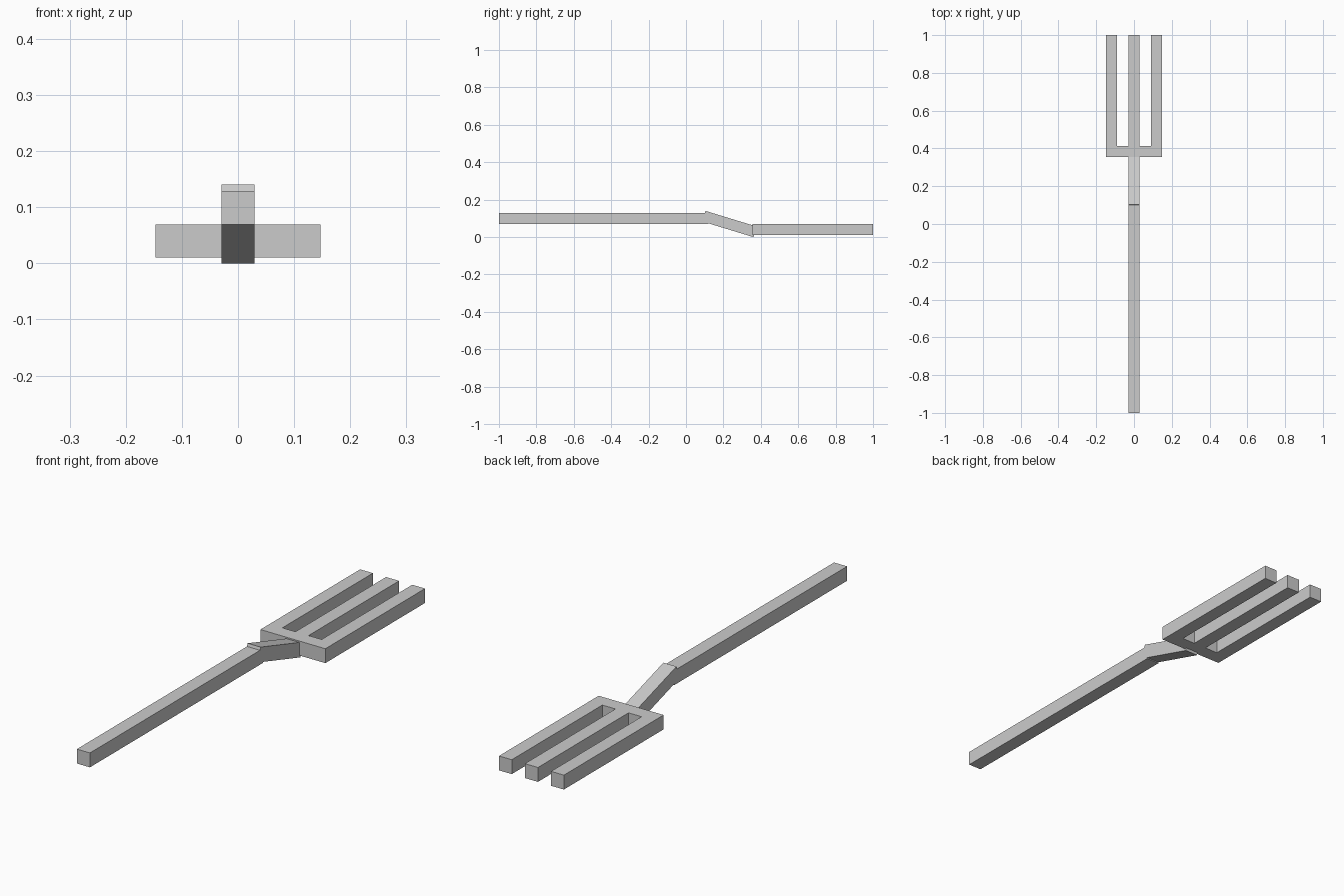
import bpy, bmesh, math
from mathutils import Matrix

if "Cube" in bpy.data.objects:
    bpy.data.objects.remove(bpy.data.objects["Cube"])

grey = bpy.data.materials.new("light grey")
grey.diffuse_color = (0.6, 0.6, 0.6, 1)
grey.use_nodes = True
grey.node_tree.nodes["Principled BSDF"].inputs["Base Color"].default_value = grey.diffuse_color

T = 0.059   # bar thickness used everywhere
H = T / 2


def add_object(name, bm):
    bmesh.ops.recalc_face_normals(bm, faces=bm.faces)
    mesh = bpy.data.meshes.new(name)
    bm.to_mesh(mesh)
    bm.free()
    mesh.materials.append(grey)
    obj = bpy.data.objects.new(name, mesh)
    bpy.context.collection.objects.link(obj)
    return obj


def bar(name, length, y, z, tilt=0.0):
    """Square bar running along y, tilted about x."""
    bm = bmesh.new()
    bmesh.ops.create_cube(bm, size=1)
    bm.transform(Matrix.Translation((0, y, z))
                 @ Matrix.Rotation(math.radians(tilt), 4, 'X')
                 @ Matrix.Diagonal((T, length, T, 1)))
    return add_object(name, bm)


# Straight handle and the sloping neck below it
bar("handle", 1.118, -0.441, 0.099)
bar("neck", 0.287, 0.2325, 0.07, -17)

# Fork head: one comb-shaped outline, extruded upwards
W, GAP, BACK, ROOT, TIP = 0.147, 0.089, 0.355, 0.414, 1.0
right = [(W, BACK), (W, TIP), (GAP, TIP), (GAP, ROOT), (H, ROOT), (H, TIP)]
outline = right + [(-x, y) for x, y in reversed(right)]
bm = bmesh.new()
base = bm.faces.new([bm.verts.new((x, y, 0.01)) for x, y in outline])
top = bmesh.ops.extrude_face_region(bm, geom=[base], use_keep_orig=True)
bmesh.ops.translate(bm, vec=(0, 0, T),
                    verts=[v for v in top["geom"] if isinstance(v, bmesh.types.BMVert)])
add_object("fork_head", bm)
